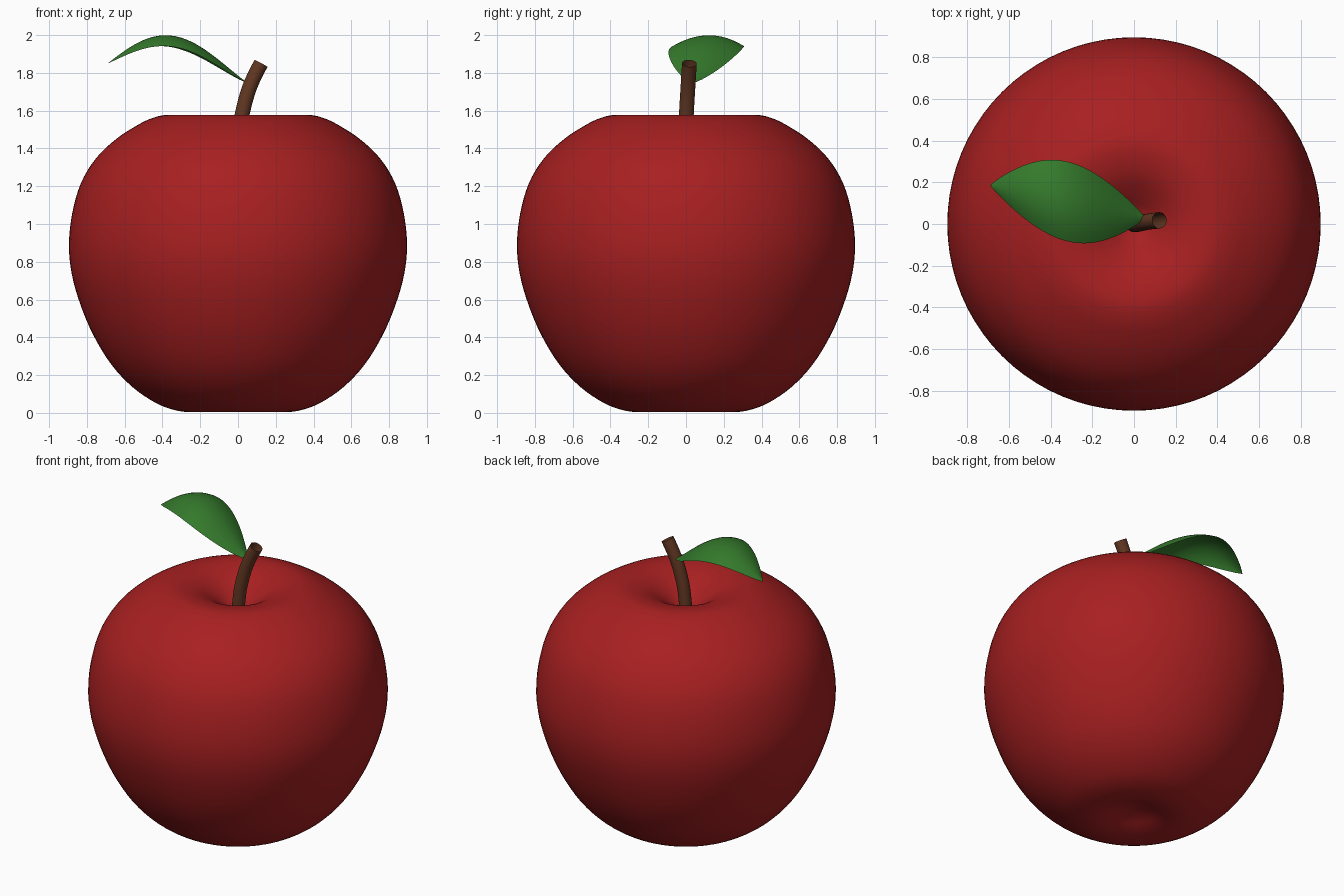
import bpy, bmesh, math
from mathutils import Vector

if "Cube" in bpy.data.objects:
    bpy.data.objects.remove(bpy.data.objects["Cube"])


def material(name, rgb):
    m = bpy.data.materials.new(name)
    m.diffuse_color = (*rgb, 1)
    m.use_nodes = True
    m.node_tree.nodes["Principled BSDF"].inputs["Base Color"].default_value = m.diffuse_color
    return m


def finish(name, bm, mat):
    mesh = bpy.data.meshes.new(name)
    bm.to_mesh(mesh)
    bm.free()
    for p in mesh.polygons:
        p.use_smooth = True
    mesh.materials.append(mat)
    ob = bpy.data.objects.new(name, mesh)
    bpy.context.collection.objects.link(ob)
    return ob


def spline(pts, steps):
    """Catmull-Rom curve through the points."""
    out = []
    for i in range(1, len(pts) - 2):
        a, b, c, d = pts[i - 1:i + 3]
        for k in range(steps):
            t = k / steps
            out.append(0.5 * (2 * b + (c - a) * t + (2 * a - 5 * b + 4 * c - d) * t * t
                              + (3 * b - a - 3 * c + d) * t ** 3))
    return out + [pts[-2]]


red = material("apple red", (0.39, 0.014, 0.015))
brown = material("stem brown", (0.12, 0.038, 0.016))
green = material("leaf green", (0.035, 0.195, 0.025))

# Apple body: lathed profile (radius, height) with a dimple at both ends
profile = [(-0.09, 0.05), (0, 0.06), (0.09, 0.045), (0.17, 0.018), (0.25, 0.004), (0.34, 0.016),
           (0.44, 0.055), (0.56, 0.138), (0.67, 0.255), (0.765, 0.41), (0.835, 0.575),
           (0.88, 0.735), (0.895, 0.89), (0.877, 1.06), (0.83, 1.22), (0.75, 1.35),
           (0.645, 1.45), (0.53, 1.525), (0.45, 1.562), (0.38, 1.577), (0.30, 1.568),
           (0.22, 1.54), (0.14, 1.49), (0.07, 1.44), (0, 1.42), (-0.07, 1.44)]
curve = spline([Vector((r, 0, z)) for r, z in profile], 4)
bm = bmesh.new()
vs = [bm.verts.new(p) for p in curve]
es = [bm.edges.new(pair) for pair in zip(vs, vs[1:])]
bmesh.ops.spin(bm, geom=vs + es, cent=(0, 0, 0), axis=(0, 0, 1),
               angle=2 * math.pi, steps=80, use_duplicate=False)
bmesh.ops.remove_doubles(bm, verts=bm.verts, dist=0.0005)
bmesh.ops.recalc_face_normals(bm, faces=bm.faces)
finish("apple_body", bm, red)

# Stem: open bent tube rising from the dimple
path = [Vector(p) for p in [(-0.005, 0, 1.30), (0, 0, 1.40), (0.008, 0, 1.48), (0.022, 0.002, 1.58),
                            (0.06, 0.01, 1.72), (0.122, 0.018, 1.85), (0.20, 0.025, 1.97)]]
centres = spline(path, 4)
bm = bmesh.new()
rings = []
for i, c in enumerate(centres):
    d = (centres[min(i + 1, len(centres) - 1)] - centres[max(i - 1, 0)]).normalized()
    u = Vector((0, 1, 0)).cross(d).normalized()
    w = d.cross(u)
    rings.append([bm.verts.new(c + 0.039 * (u * math.cos(a) + w * math.sin(a)))
                  for a in (2 * math.pi * k / 24 for k in range(24))])
for lo, hi in zip(rings, rings[1:]):
    for k in range(24):
        n = (k + 1) % 24
        bm.faces.new((lo[k], lo[n], hi[n], hi[k]))
finish("stem", bm, brown)

# Leaf: thin pointed sheet, arched along its length and across its width
base, tip = Vector((0.055, 0.03, 1.745)), Vector((-0.69, 0.185, 1.85))
side = Vector((-0.05, 0.995, 0))
NU, NV = 32, 12
bm = bmesh.new()
grid = []
for i in range(NU + 1):
    t = i / NU
    width = max(0, math.sin(math.pi * t)) ** 0.9
    mid = base.lerp(tip, t) + Vector((0, 0, 0.195 * math.sin(math.pi * t ** 1.12)))
    grid.append([bm.verts.new(mid + side * (0.194 * width * v)
                              - Vector((0, 0, 0.06 * width * v * v)))
                 for v in (2 * j / NV - 1 for j in range(NV + 1))])
for a, b in zip(grid, grid[1:]):
    for j in range(NV):
        bm.faces.new((a[j], a[j + 1], b[j + 1], b[j]))
bmesh.ops.remove_doubles(bm, verts=bm.verts, dist=0.0005)
bm.normal_update()
if sum(f.normal.z for f in bm.faces) < 0:
    bmesh.ops.reverse_faces(bm, faces=bm.faces)
finish("leaf", bm, green)
